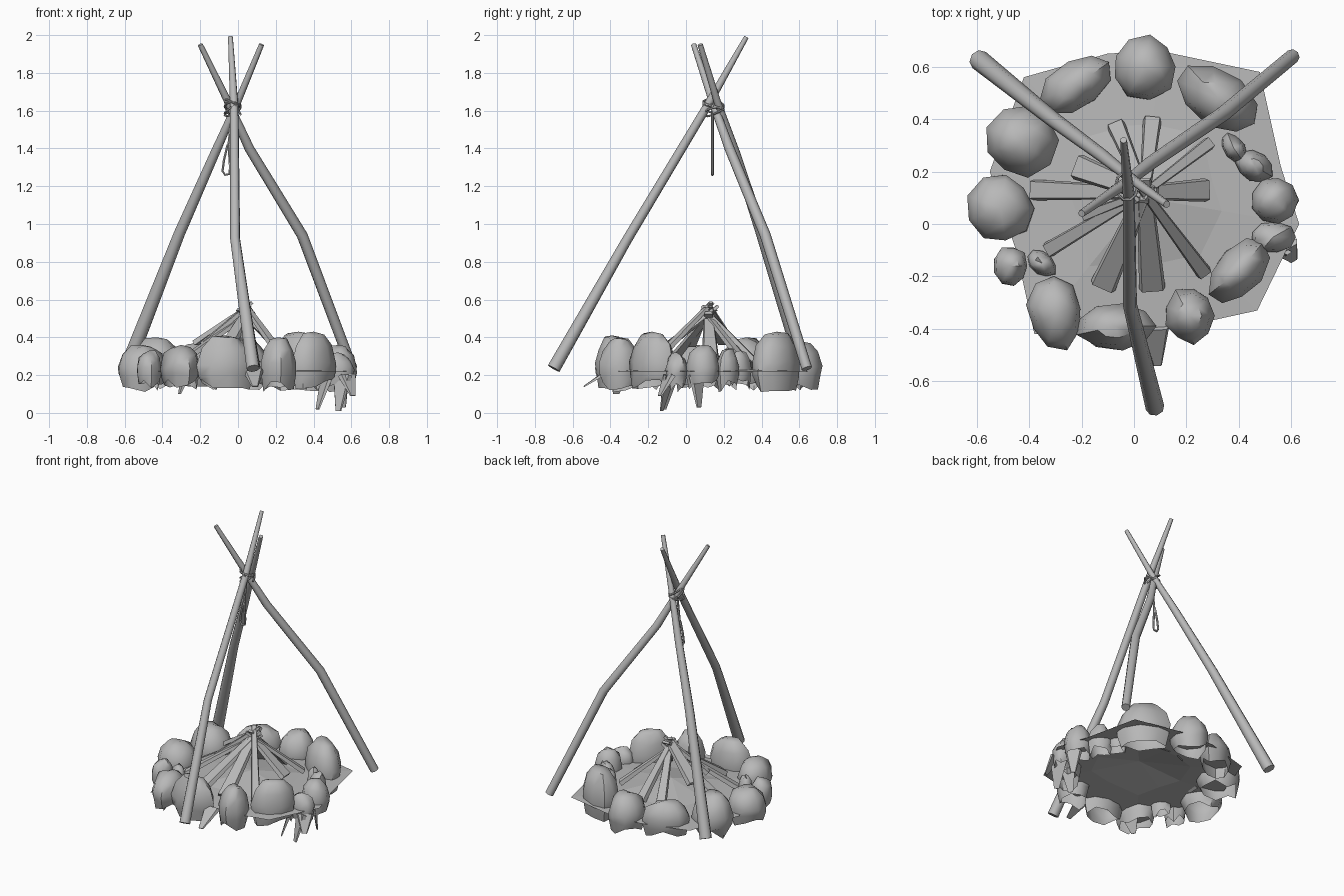
import bpy, bmesh, math, random
from mathutils import Vector, Matrix

if "Cube" in bpy.data.objects:
    bpy.data.objects.remove(bpy.data.objects["Cube"])
random.seed(4)

GREY = bpy.data.materials.new("plain_grey")
GREY.diffuse_color = (0.48, 0.48, 0.48, 1)
GREY.use_nodes = True
GREY.node_tree.nodes["Principled BSDF"].inputs["Base Color"].default_value = GREY.diffuse_color


def smooth(ob, angle):
    bpy.ops.object.select_all(action='DESELECT')
    ob.select_set(True)
    bpy.context.view_layer.objects.active = ob
    bpy.ops.object.shade_smooth_by_angle(angle=math.radians(angle))


def finish(bm, name, angle=None):
    bmesh.ops.recalc_face_normals(bm, faces=bm.faces)
    me = bpy.data.meshes.new(name)
    bm.to_mesh(me)
    bm.free()
    me.materials.append(GREY)
    ob = bpy.data.objects.new(name, me)
    bpy.context.collection.objects.link(ob)
    if angle:
        smooth(ob, angle)
    return ob


def tube(name, pts, radii, res=2):
    cu = bpy.data.curves.new(name, 'CURVE')
    cu.dimensions = '3D'
    cu.bevel_depth = 1
    cu.bevel_resolution = res
    cu.use_fill_caps = True
    sp = cu.splines.new('POLY')
    sp.points.add(len(pts) - 1)
    for p, co, r in zip(sp.points, pts, radii):
        p.co = (*co, 1)
        p.radius = r
    ob = bpy.data.objects.new(name, cu)
    bpy.context.collection.objects.link(ob)
    cu.materials.append(GREY)
    bpy.ops.object.select_all(action='DESELECT')
    ob.select_set(True)
    bpy.context.view_layer.objects.active = ob
    bpy.ops.object.convert(target='MESH')
    smooth(bpy.context.view_layer.objects.active, 50)


# Three tripod poles, tapering and slightly bent
tube("front_pole", [(0.08, -0.70, 0.235), (-0.015, -0.31, 0.92),
                    (-0.02, 0.11, 1.62), (-0.04, 0.32, 1.99)],
     [0.036, 0.027, 0.023, 0.013])
tube("left_pole", [(-0.59, 0.625, 0.235), (-0.31, 0.40, 0.95), (-0.12, 0.26, 1.38),
                   (0.0, 0.165, 1.65), (0.125, 0.075, 1.95)],
     [0.040, 0.030, 0.025, 0.019, 0.014])
tube("right_pole", [(0.605, 0.64, 0.235), (0.34, 0.42, 0.94), (0.06, 0.23, 1.40),
                    (-0.04, 0.15, 1.62), (-0.20, 0.04, 1.95)],
     [0.028, 0.029, 0.026, 0.021, 0.014])

# Rope lashing round the crossing, and the pot hook below it
rope = []
for i in range(41):
    a = i / 10 * 2 * math.pi
    rope.append((-0.028 + 0.042 * math.cos(a), 0.145 + 0.055 * math.sin(a),
                 1.58 + 0.0017 * i + 0.02 * math.sin(a * 1.2)))
tube("rope_lashing", rope, [0.006] * len(rope), 1)
hook = [(-0.03, 0.14, 1.60), (-0.05, 0.14, 1.42), (-0.042, 0.14, 1.30), (-0.046, 0.14, 1.265),
        (-0.068, 0.14, 1.26), (-0.082, 0.14, 1.28), (-0.074, 0.14, 1.34), (-0.055, 0.14, 1.42)]
tube("pot_hook", hook, [0.007] * 8, 1)

# Ash bed: irregular disc rising in creased wedges to the middle
rim = [(-0.42, 0.56), (-0.1, 0.65), (0.1, 0.66), (0.48, 0.58), (0.56, 0.22), (0.63, 0.0),
       (0.47, -0.33), (0.15, -0.40), (-0.38, -0.42), (-0.45, -0.1), (-0.55, 0.2)]
bm = bmesh.new()
outer = [bm.verts.new((x, y, 0.22)) for x, y in rim]
inner = [bm.verts.new((x * 0.5 + 0.02, y * 0.5 + 0.05, 0.235)) for x, y in rim]
mid = bm.verts.new((0.04, 0.1, 0.29))
for i in range(len(rim)):
    j = (i + 1) % len(rim)
    bm.faces.new((outer[i], outer[j], inner[j], inner[i]))
    bm.faces.new((inner[i], inner[j], mid))
finish(bm, "ash_bed")


# Ring of stones: rounded lumps with open, ragged, tapering bottoms
def stone(i, cx, cy, rx, ry, turn, top):
    bm = bmesh.new()
    n = 9
    h = top - 0.2
    wob = [random.uniform(0.93, 1.07) for _ in range(n)]
    levels = [(0.15, 0.84), (0.2, 0.97), (0.2 + 0.3 * h, 1.0),
              (0.2 + 0.66 * h, 0.83), (0.2 + 0.92 * h, 0.48)]
    rot = Matrix.Rotation(math.radians(turn), 3, 'Z')
    rings = []
    for k, (z, s) in enumerate(levels):
        ring = []
        for q in range(n):
            a = 2 * math.pi * q / n
            f = s * wob[q] * random.uniform(0.96, 1.04)
            jag = random.uniform(-0.04, 0.03) if k == 0 else random.uniform(-0.012, 0.012)
            p = rot @ Vector((rx * f * math.cos(a), ry * f * math.sin(a), z + jag))
            ring.append(bm.verts.new(p + Vector((cx, cy, 0))))
        rings.append(ring)
    cap = bm.verts.new((cx, cy, top))
    for lo, hi in zip(rings, rings[1:]):
        for q in range(n):
            r = (q + 1) % n
            bm.faces.new((lo[q], lo[r], hi[r], hi[q]))
    for q in range(n):
        bm.faces.new((rings[-1][q], rings[-1][(q + 1) % n], cap))
    finish(bm, f"ring_stone_{i}", 50)


stones = [(0.04, 0.60, .125, .125, 0, .38), (-0.22, 0.53, .155, .095, 35, .37),
          (-0.43, 0.32, .135, .135, 0, .40), (-0.51, 0.06, .125, .13, 0, .36),
          (-0.47, -0.16, .065, .075, 0, .33), (-0.35, -0.15, .06, .045, -40, .32),
          (-0.30, -0.34, .105, .14, 10, .36), (-0.07, -0.39, .15, .09, 0, .41),
          (0.21, -0.35, .095, .105, 0, .40), (0.40, -0.18, .14, .085, 50, .43),
          (0.53, -0.05, .09, .06, 0, .32), (0.535, 0.09, .09, .09, 0, .36),
          (0.46, 0.22, .075, .06, -30, .34), (0.38, 0.29, .065, .04, -55, .33),
          (0.32, 0.48, .18, .105, -35, .43)]
for i, s in enumerate(stones):
    stone(i + 1, *s)


# Tapered bar between two points (w x t section)
def bar(name, a, b, w, t, tip):
    a, b = Vector(a), Vector(b)
    d = (b - a).normalized()
    side = d.cross(Vector((0, 0, 1))).normalized()
    up = side.cross(d)
    bm = bmesh.new()
    ends = []
    for p, k in ((a, 1), (b, tip)):
        ends.append([bm.verts.new(p + side * sx * w / 2 * k + up * sy * t / 2 * k)
                     for sx, sy in ((-1, -1), (1, -1), (0.8, 1), (-0.8, 1))])
    for i in range(4):
        j = (i + 1) % 4
        bm.faces.new((ends[0][i], ends[0][j], ends[1][j], ends[1][i]))
    bm.faces.new(ends[0])
    bm.faces.new(ends[1])
    finish(bm, name)


# Split firewood leaning together in a cone, tips crossing past the middle
wood = [(-0.33, -0.10, .06, .25), (-0.12, -0.24, .10, .25), (0.07, -0.25, .10, .25),
        (0.27, -0.19, .06, .25), (0.28, 0.13, .09, .30), (0.29, 0.31, .05, .27),
        (-0.22, 0.22, .10, .37), (-0.19, 0.03, .04, .36), (-0.39, 0.13, .08, .23),
        (-0.07, 0.38, .07, .24), (0.07, 0.40, .07, .24)]
for i, (x, y, w, low) in enumerate(wood):
    n = Vector((x - 0.05, y - 0.12, 0)).normalized() * (0.02 + 0.015 * (i % 3))
    bar(f"firewood_{i + 1}", (x, y, low), (0.04 - n.x, 0.12 - n.y, 0.53 + 0.018 * (i % 4)),
        w, 0.028, 0.55)

# Flat sharp shards of rock pointing down under the ring
shards = [((0.47, -0.09, .2), (0.42, -0.12, .02)), ((0.55, -0.09, .2), (0.53, -0.13, .01)),
          ((0.58, -0.09, .2), (0.61, -0.14, .09)), ((0.55, 0.06, .2), (0.56, 0.07, .03)),
          ((0.08, -0.40, .23), (0.09, -0.54, .14)), ((-0.28, -0.36, .2), (-0.31, -0.37, .10))]
for i, (a, b) in enumerate(shards):
    bar(f"stone_shard_{i + 1}", a, b, 0.11, 0.02, 0.3)
